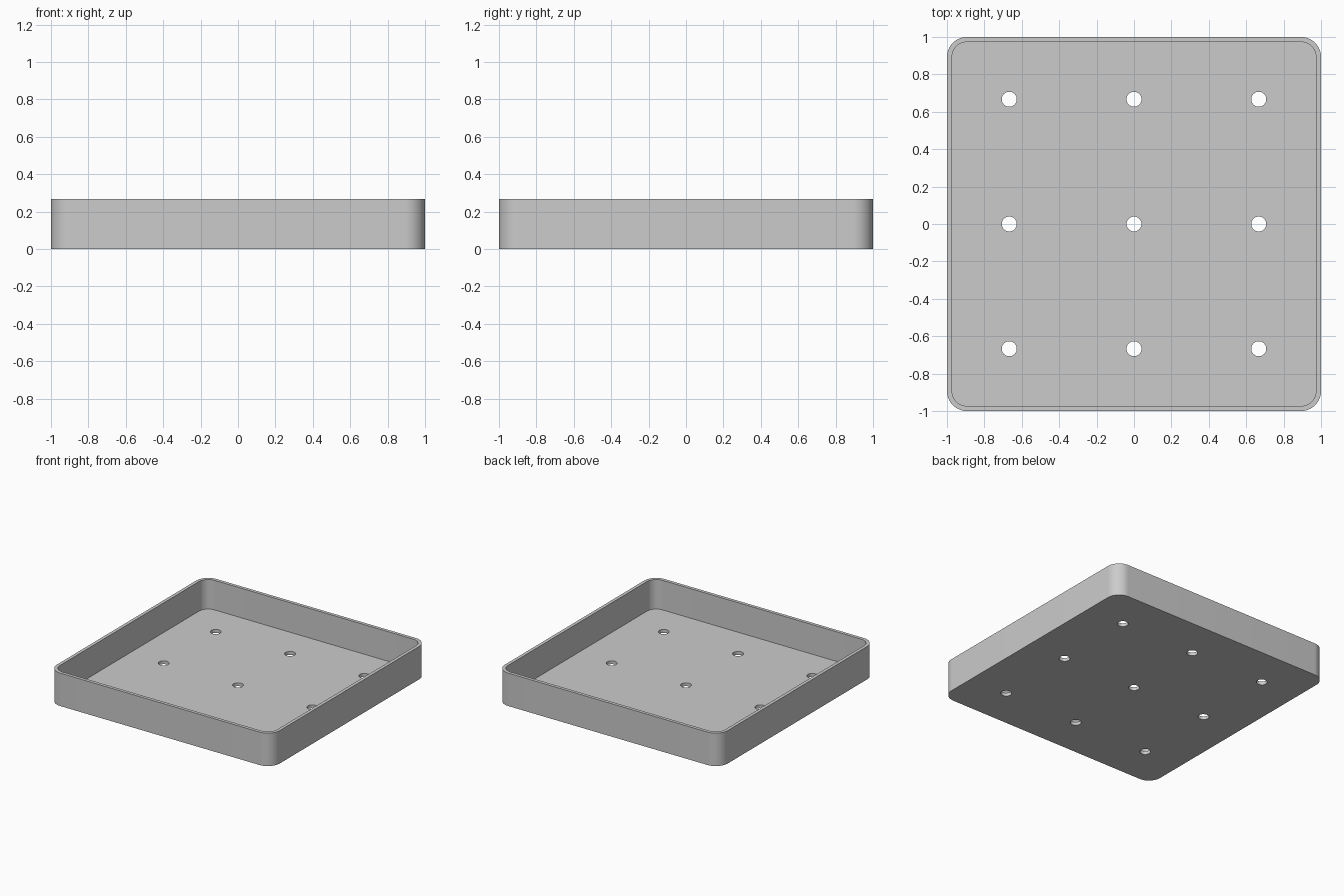
import bpy
import bmesh
from math import cos, sin, pi, radians

HEIGHT = 0.267
WALL = 0.027
FLOOR = 0.027
CORNER = 0.107
HOLE_RADIUS = 0.04
HOLE_STEP = 0.667

cube = bpy.data.objects.get("Cube")
if cube:
    bpy.data.objects.remove(cube, do_unlink=True)


def rounded_square(half, radius, steps=16):
    """Counter-clockwise outline of a square with rounded corners."""
    points = []
    for corner, (sx, sy) in enumerate([(1, 1), (-1, 1), (-1, -1), (1, -1)]):
        for i in range(steps + 1):
            a = (corner + i / steps) * pi / 2
            points.append((sx * (half - radius) + radius * cos(a),
                           sy * (half - radius) + radius * sin(a)))
    return points


def circle(cx, cy, radius, sides=32):
    return [(cx + radius * cos(2 * pi * i / sides),
             cy + radius * sin(2 * pi * i / sides)) for i in range(sides)]


def prisms(name, outlines, bottom, top):
    """One object holding an upright prism for each outline."""
    bm = bmesh.new()
    for outline in outlines:
        base = bm.faces.new([bm.verts.new((x, y, bottom)) for x, y in outline])
        result = bmesh.ops.extrude_face_region(bm, geom=[base], use_keep_orig=True)
        verts = [v for v in result["geom"] if isinstance(v, bmesh.types.BMVert)]
        bmesh.ops.translate(bm, verts=verts, vec=(0, 0, top - bottom))
    bmesh.ops.recalc_face_normals(bm, faces=bm.faces)
    mesh = bpy.data.meshes.new(name)
    bm.to_mesh(mesh)
    bm.free()
    obj = bpy.data.objects.new(name, mesh)
    bpy.context.collection.objects.link(obj)
    return obj


# Solid block that becomes the tray
tray = prisms("tray", [rounded_square(1, CORNER)], 0, HEIGHT)

# Cutters for the cavity and the drain holes
cavity = prisms("cavity_cutter", [rounded_square(1 - WALL, CORNER - WALL)],
                FLOOR, HEIGHT + 0.1)
grid = (-HOLE_STEP, 0, HOLE_STEP)
holes = prisms("hole_cutter", [circle(x, y, HOLE_RADIUS) for x in grid for y in grid],
               -0.1, FLOOR + 0.1)

bpy.ops.object.select_all(action="DESELECT")
bpy.context.view_layer.objects.active = tray
tray.select_set(True)
for cutter in (cavity, holes):
    cutter.hide_render = True
    mod = tray.modifiers.new(cutter.name, "BOOLEAN")
    mod.operation = "DIFFERENCE"
    mod.solver = "EXACT"
    mod.object = cutter
    bpy.ops.object.modifier_apply(modifier=mod.name)
    bpy.data.objects.remove(cutter, do_unlink=True)

# Plain grey finish
grey = bpy.data.materials.new("light_grey")
grey.use_nodes = True
color = (0.6, 0.6, 0.6, 1)
grey.diffuse_color = color
grey.node_tree.nodes["Principled BSDF"].inputs["Base Color"].default_value = color
tray.data.materials.clear()
tray.data.materials.append(grey)

bpy.ops.object.shade_smooth_by_angle(angle=radians(30))
